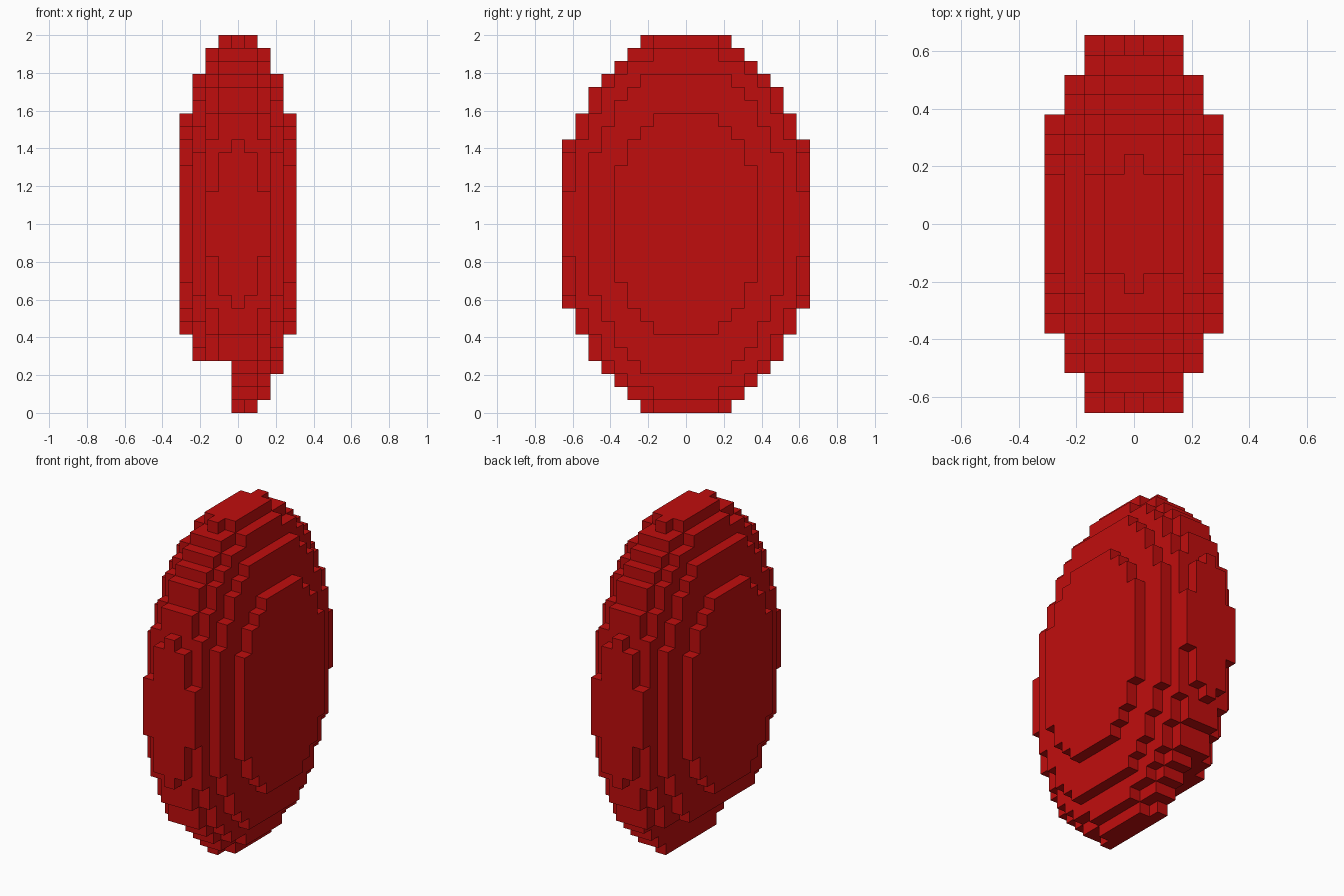
import bpy
import bmesh
import math
from itertools import product
from mathutils import Vector

if "Cube" in bpy.data.objects:
    bpy.data.objects.remove(bpy.data.objects["Cube"])

CELL = 2 / 29                 # 29 cells tall, 19 deep, 9 wide
RADII = (5, 10, 15)           # ellipsoid radii in cells


def filled(c):
    """True where a cell belongs to the blocky ellipsoid."""
    if c[0] < 0 and c[2] < -10:          # notch under the left side
        return False
    return sum((v / r) ** 2 for v, r in zip(c, RADII)) < 0.9999


red = bpy.data.materials.new("red")
red.diffuse_color = (0.53, 0.004, 0.004, 1)
red.use_nodes = True
red.node_tree.nodes["Principled BSDF"].inputs["Base Color"].default_value = red.diffuse_color

bm = bmesh.new()
corners = {}


def corner(p):
    """Shared vertex at a half-cell grid point."""
    key = tuple(round(2 * v) for v in p)
    if key not in corners:
        corners[key] = bm.verts.new(Vector((p[0], p[1], p[2] + 14.5)) * CELL)
    return corners[key]


# Outer skin: one quad wherever a filled cell meets an empty one
for cell in product(*(range(-r, r + 1) for r in RADII)):
    if not filled(cell):
        continue
    for axis, sign in product(range(3), (-1, 1)):
        n = Vector((0, 0, 0))
        n[axis] = sign
        if filled(Vector(cell) + n):
            continue
        u = Vector((0, 0, 0))
        u[(axis + 1) % 3] = 1
        v = n.cross(u)
        mid = Vector(cell) + n / 2
        bm.faces.new([corner(mid + (a * u + b * v) / 2)
                      for a, b in ((-1, -1), (1, -1), (1, 1), (-1, 1))])

# Merge the coplanar quads of each step
bmesh.ops.dissolve_limit(bm, angle_limit=math.radians(1),
                         verts=bm.verts[:], edges=bm.edges[:])

mesh = bpy.data.meshes.new("blocky_ellipsoid")
bm.to_mesh(mesh)
bm.free()
mesh.materials.append(red)
body = bpy.data.objects.new("blocky_ellipsoid", mesh)
bpy.context.collection.objects.link(body)
